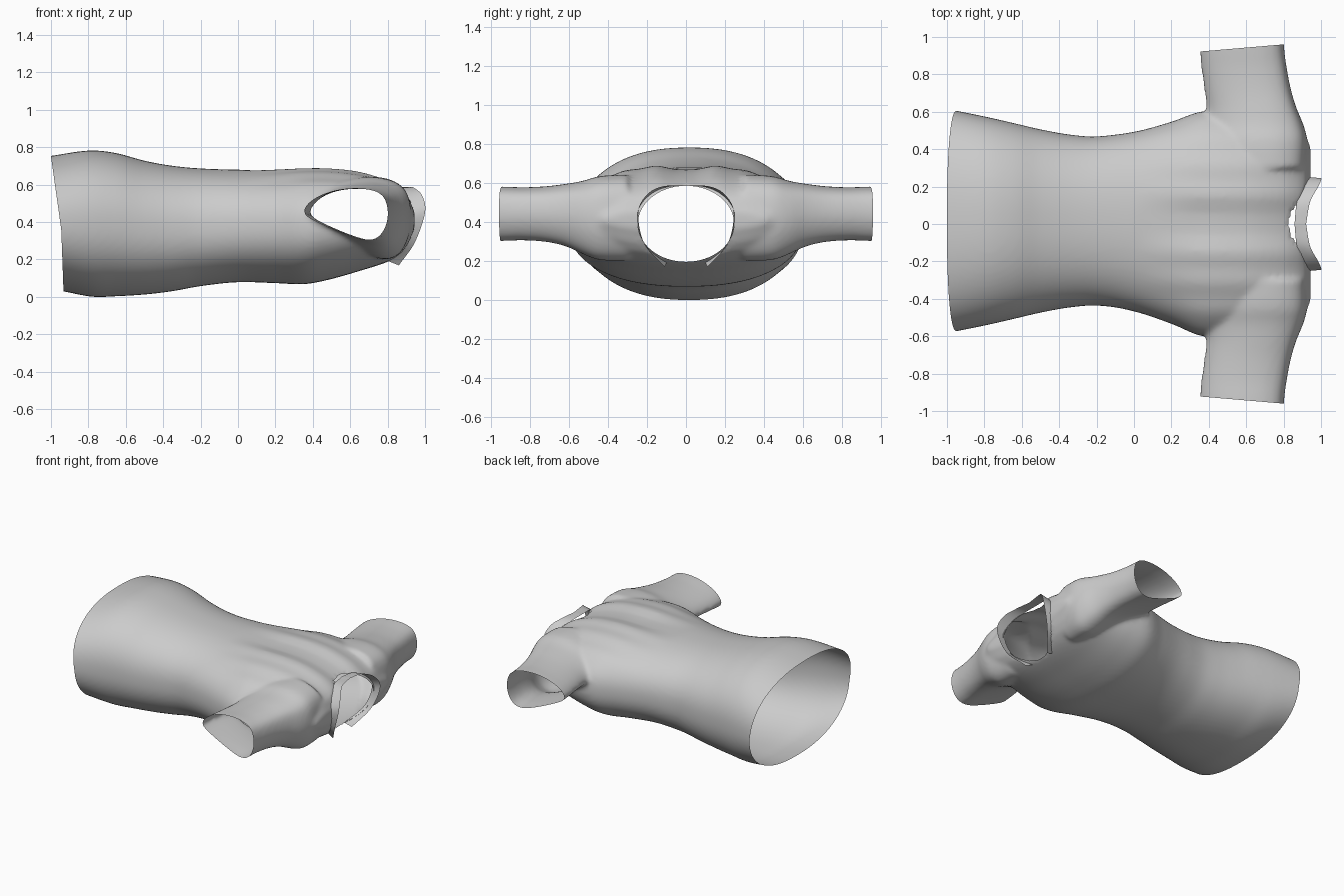
import bpy, bmesh, math
from mathutils import Vector

if "Cube" in bpy.data.objects:
    bpy.data.objects.remove(bpy.data.objects["Cube"])


def curve(pts, t):
    """Smooth interpolation of tuples keyed by their first value."""
    n = len(pts)
    i = max(0, min(n - 2, sum(p[0] <= t for p in pts) - 1))

    def slope(k, c):
        a, b = pts[max(0, k - 1)], pts[min(n - 1, k + 1)]
        return (b[c] - a[c]) / (b[0] - a[0])
    a, b = pts[i], pts[i + 1]
    h = b[0] - a[0]
    u = (t - a[0]) / h
    return [(2*u**3 - 3*u*u + 1) * a[c] + (3*u*u - 2*u**3) * b[c]
            + h * (u**3 - 2*u*u + u) * slope(i, c) + h * (u**3 - u*u) * slope(i + 1, c)
            for c in range(1, len(a))]


def loft(bm, rings):
    """Closed tube through rings of points, capped at both ends."""
    vs = [[bm.verts.new(p) for p in r] for r in rings]
    n = len(vs[0])
    for a, b in zip(vs, vs[1:]):
        for j in range(n):
            bm.faces.new((a[j], a[(j + 1) % n], b[(j + 1) % n], b[j]))
    bm.faces.new(vs[0][::-1])
    bm.faces.new(vs[-1])


def make_object(name, bm):
    bmesh.ops.recalc_face_normals(bm, faces=bm.faces[:])
    for f in bm.faces:
        f.smooth = True
    me = bpy.data.meshes.new(name)
    bm.to_mesh(me)
    ob = bpy.data.objects.new(name, me)
    bpy.context.collection.objects.link(ob)
    return ob


# Torso stations: x, half width, bottom z, top z
BODY = [(-1.06, .61, .05, .73), (-.95, .59, .03, .752), (-.78, .555, .0, .782),
        (-.65, .525, .003, .768), (-.5, .49, .012, .727), (-.35, .463, .03, .7),
        (-.2, .452, .057, .686), (0, .48, .078, .68), (.2, .54, .073, .686),
        (.36, .60, .068, .692), (.5, .60, .095, .69), (.65, .58, .138, .672),
        (.8, .555, .187, .625), (.88, .52, .235, .575), (.92, .475, .29, .53),
        (.945, .41, .36, .46)]
# Sleeve stations: |y|, low x, high x, low z, high z
SLEEVE = [(.3, .36, .92, .2, .64), (.45, .36, .925, .205, .63), (.53, .37, .905, .235, .607),
          (.62, .385, .868, .275, .592), (.72, .375, .838, .297, .58),
          (.84, .358, .815, .305, .575), (.93, .35, .803, .302, .578), (1.05, .347, .797, .30, .58)]
# Rounded-teardrop cuff outline, normalised
CUFF = [(0, .56), (.08, .75), (.26, .91), (.5, 1), (.76, .99), (.94, .86), (1, .58),
        (.98, .3), (.89, .07), (.74, 0), (.52, .1), (.24, .29), (.06, .44)]

# Torso
bm = bmesh.new()
rings = []
for i in range(68):
    x = -1.06 + 2.005 * i / 67
    w, lo, hi = curve(BODY, x)
    yc = .016 * max(0, min(1, (.4 - x) / .5))
    ring = []
    for j in range(96):
        a = 2 * math.pi * j / 96
        c, s = math.cos(a), math.sin(a)
        y = w * math.copysign(abs(c) ** .87, c)
        z = (lo + hi) / 2 + (hi - lo) / 2 * math.copysign(abs(s) ** .87, s)
        # spine dip and soft folds along the upper back
        k = max(0, min(1, x * 3)) * max(0, s)
        z += k * (-.028 * math.exp(-(y / .09) ** 2) + .004 * math.cos(y * 40))
        ring.append((x, y + yc, z))
    rings.append(ring)
loft(bm, rings)

# Sleeves
outline = [(k,) + p for k, p in enumerate(CUFF[-1:] + CUFF + CUFF[:2])]
for side in (1, -1):
    rings = []
    for i in range(26):
        y = .3 + .75 * i / 25
        x0, x1, z0, z1 = curve(SLEEVE, y)
        ring = []
        for j in range(52):
            u, v = curve(outline, 1 + len(CUFF) * j / 52)
            ring.append((x0 + (x1 - x0) * u, side * y, z0 + (z1 - z0) * v))
        rings.append(ring)
    loft(bm, rings)
shell = make_object("shell_source", bm)
bm.free()

# Fuse torso and sleeves into one smooth skin
m = shell.modifiers.new("fuse", 'REMESH')
m.mode = 'VOXEL'
m.voxel_size = .014
m = shell.modifiers.new("soften", 'SMOOTH')
m.factor = .5
m.iterations = 8
bm = bmesh.new()
bm.from_object(shell, bpy.context.evaluated_depsgraph_get())
bpy.data.objects.remove(shell)

# Open the hem and the cuffs
for co, no in (((-.945, 0, 0), (-1, 0, 0)),
               ((.35, .922, 0), (-.085, 1, 0)), ((.35, -.922, 0), (-.085, -1, 0))):
    bmesh.ops.bisect_plane(bm, geom=bm.verts[:] + bm.edges[:] + bm.faces[:],
                           plane_co=co, plane_no=no, clear_outer=True)


# Open the neck and tidy its edge onto an oval
def neck(v):
    return math.hypot(v.co.y / .247, (v.co.z - .39) / .195)


bmesh.ops.delete(bm, geom=[v for v in bm.verts if v.co.x > .6 and neck(v) < 1], context='VERTS')
for v in bm.verts:
    if v.is_boundary and v.co.x > .6 and abs(v.co.y) < .4:
        r = neck(v)
        v.co.y /= r
        v.co.z = .39 + (v.co.z - .39) / r

# Sweep the upper hem backwards
for v in bm.verts:
    if v.co.x < -.6:
        k = ((-.6 - v.co.x) / .345) ** 2
        v.co.x -= k * (.055 * max(0, (v.co.z - .36) / .39) - .012 * max(0, (.36 - v.co.z) / .33))
make_object("shirt_body", bm)
bm.free()

# Collar: band from the neckline to its free edge, half path from back to front
BASE = [(0, .858, 0, .587), (1, .872, .12, .573), (2, .915, .215, .51),
        (3, .925, .252, .42), (4, .885, .215, .29), (5, .805, .1, .19)]
EDGE = [(0, .92, 0, .588), (1, .942, .12, .582), (2, .985, .2, .54),
        (3, 1.0, .245, .45), (4, .945, .215, .29), (5, .86, .11, .168)]
bm = bmesh.new()
rows = []
for i in range(-40, 41):
    t, s = abs(i) / 8, (1 if i >= 0 else -1)
    a, b = Vector(curve(BASE, t)), Vector(curve(EDGE, t))
    row = []
    for k in range(5):
        p = a.lerp(b, k / 4)
        row.append(bm.verts.new((p.x, p.y * s, p.z)))
    rows.append(row)
for a, b in zip(rows, rows[1:]):
    for k in range(4):
        bm.faces.new((a[k], b[k], b[k + 1], a[k + 1]))
make_object("collar", bm)
bm.free()
